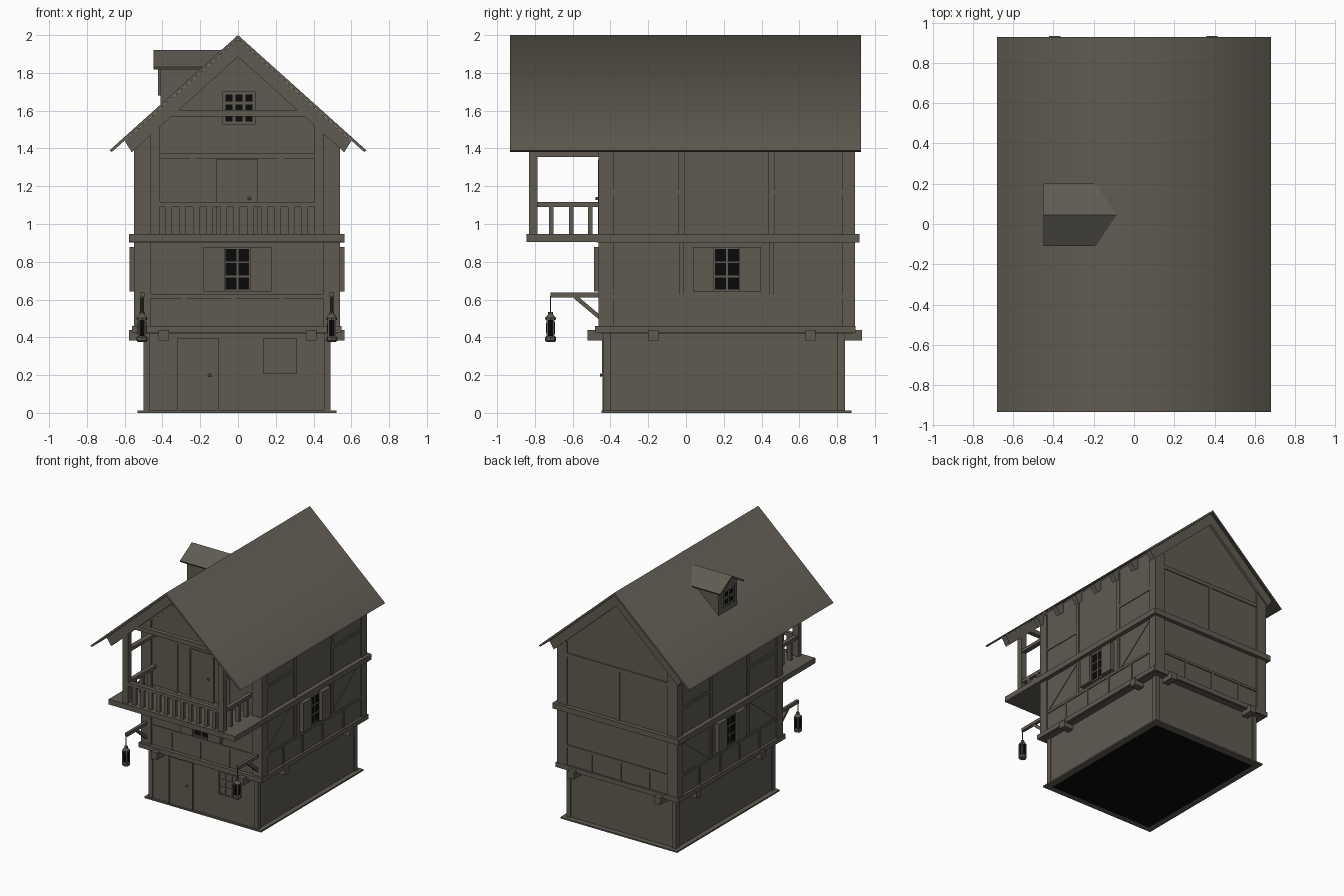
import bpy, bmesh, math
from mathutils import Matrix, Vector

if "Cube" in bpy.data.objects:
    bpy.data.objects.remove(bpy.data.objects["Cube"])


def material(name, rgb):
    m = bpy.data.materials.new(name)
    m.diffuse_color = (*rgb, 1)
    m.use_nodes = True
    m.node_tree.nodes["Principled BSDF"].inputs["Base Color"].default_value = m.diffuse_color
    return m


WOOD = material("weathered_grey_brown", (0.115, 0.104, 0.083))
DARK = material("black_glass", (0.003, 0.003, 0.003))
CX = -0.006                      # the house body sits slightly left of the ridge
I = Matrix.Identity(4)
BODY = Matrix.Translation((CX, 0, 0))
SLOPE = 0.897


def finish(name, bm, M=I, mat=WOOD):
    bmesh.ops.transform(bm, matrix=M, verts=bm.verts)
    bmesh.ops.recalc_face_normals(bm, faces=bm.faces)
    me = bpy.data.meshes.new(name)
    bm.to_mesh(me)
    bm.free()
    ob = bpy.data.objects.new(name, me)
    me.materials.append(mat)
    bpy.context.collection.objects.link(ob)
    return ob


def box(name, x0, x1, y0, y1, z0, z1, M=I, mat=WOOD):
    bm = bmesh.new()
    L = Matrix.Translation(((x0 + x1) / 2, (y0 + y1) / 2, (z0 + z1) / 2))
    bmesh.ops.create_cube(bm, size=1, matrix=L @ Matrix.Diagonal((x1 - x0, y1 - y0, z1 - z0, 1)))
    return finish(name, bm, M, mat)


def prism(name, pts, a, b, axis="y", M=I, mat=WOOD):
    """Extrude a 2D profile: (x, z) along y, or (y, z) along x."""
    bm = bmesh.new()
    put = (lambda p, t: (p[0], t, p[1])) if axis == "y" else (lambda p, t: (t, p[0], p[1]))
    face = bm.faces.new([bm.verts.new(put(p, a)) for p in pts])
    new = bmesh.ops.extrude_face_region(bm, geom=[face])["geom"]
    shift = Vector(put((0, 0), b - a))
    bmesh.ops.translate(bm, vec=shift, verts=[g for g in new if isinstance(g, bmesh.types.BMVert)])
    return finish(name, bm, M, mat)


def strip(p, q, w):
    """Profile of a slanted bar from p to q with width w."""
    p, q = Vector(p), Vector(q)
    n = (q - p).normalized() * w / 2
    n = Vector((-n.y, n.x))
    return [p + n, q + n, q - n, p - n]


def lathe(name, prof, M, mat=WOOD, sides=8):
    bm = bmesh.new()
    rings = [[bm.verts.new((r * math.cos(2 * math.pi * i / sides), r * math.sin(2 * math.pi * i / sides), z))
              for i in range(sides)] for r, z in prof]
    for lo, hi in zip(rings, rings[1:]):
        for i in range(sides):
            j = (i + 1) % sides
            bm.faces.new((lo[i], lo[j], hi[j], hi[i]))
    bm.faces.new(rings[0])
    bm.faces.new(rings[-1])
    return finish(name, bm, M, mat)


def window(name, M, w, h, cols, rows, shutter=0.0, glass=DARK, bar=0.010):
    """Window centred at local origin, facing local -y."""
    box(name + "_glass", -w / 2, w / 2, -0.008, 0.0, -h / 2, h / 2, M, glass)
    for i in range(cols + 1):
        x = -w / 2 + w * i / cols
        box(name + "_upright", x - bar / 2, x + bar / 2, -0.014, 0, -h / 2 - bar / 2, h / 2 + bar / 2, M)
    for i in range(rows + 1):
        z = -h / 2 + h * i / rows
        box(name + "_crossbar", -w / 2, w / 2, -0.013, 0, z - bar / 2, z + bar / 2, M)
    if shutter:
        for s in (1, -1):
            a, b = sorted((s * w / 2, s * (w / 2 + shutter)))
            box(name + "_shutter", a, b, -0.034, 0, -h / 2 - 0.006, h / 2 + 0.006, M)


def door(name, x0, x1, y, z0, z1, knob_x, knob_z):
    box(name + "_leaf", x0 + 0.01, x1 - 0.01, y - 0.006, y + 0.01, z0, z1 - 0.01)
    for a, b in ((x0, x0 + 0.012), (x1 - 0.012, x1)):
        box(name + "_jamb", a, b, y - 0.01, y + 0.01, z0, z1)
    box(name + "_lintel", x0, x1, y - 0.012, y + 0.01, z1 - 0.014, z1)
    lathe(name + "_knob", [(0.004, 0), (0.004, 0.012), (0.009, 0.016), (0.007, 0.024)],
          Matrix.Translation((knob_x, y, knob_z)) @ Matrix.Rotation(math.pi / 2, 4, "X"))


# Ground floor with foot plate, dark underside and corner posts
box("ground_floor_wall", -0.487, 0.487, -0.43, 0.832, 0.004, 0.44, BODY)
box("foot_plate", -0.527, 0.527, -0.447, 0.875, 0, 0.012, BODY)
box("underside", -0.475, 0.475, -0.40, 0.82, -0.0005, 0.004, BODY, DARK)
for s in (1, -1):
    for y0 in (-0.44, 0.802):
        a, b = sorted((s * 0.46, s * 0.495))
        box("ground_post", a, b, y0, y0 + 0.04, 0.01, 0.42, BODY)

# Upper body with gables
prism("upper_wall", [(-0.535, 0.42), (0.535, 0.42), (0.535, 1.49), (0, 1.97), (-0.535, 1.49)],
      -0.452, 0.884, M=BODY)

# Floor beams and joist ends
box("lower_ring_beam", -0.555, 0.555, -0.483, 0.897, 0.422, 0.46, BODY)
box("upper_ring_beam", -0.57, 0.57, -0.475, 0.918, 0.903, 0.948, BODY)
for x in (-0.387, 0.393):
    box("long_joist", x - 0.028, x + 0.028, -0.522, 0.933, 0.383, 0.44, BODY)
for y in (-0.172, 0.658):
    box("cross_joist", -0.57, 0.57, y - 0.028, y + 0.028, 0.383, 0.44, BODY)

# Side walls: posts, rails, braces and windows, mirrored
for s in (1, -1):
    M = BODY @ Matrix.Diagonal((s, 1, 1, 1))
    X0, X1 = 0.525, 0.543
    for y0, y1 in ((-0.462, -0.385), (0.825, 0.894)):
        box("corner_post", 0.455, 0.545, y0, y1, 0.44, 1.47, M)
    for y in (-0.025, 0.452):
        box("upper_stud", X0, X1, y - 0.016, y + 0.016, 0.94, 1.47, M)
        box("middle_stud", X0, X1, y - 0.012, y + 0.012, 0.62, 0.91, M)
    for y0, y1 in ((-0.385, -0.03), (0.46, 0.825)):
        box("upper_rail", X0, X1 - 0.002, y0, y1, 1.155, 1.18, M)
    box("middle_rail", X0, X1 - 0.001, -0.40, 0.83, 0.606, 0.626, M)
    for y in (-0.17, 0.08, 0.33, 0.6):
        box("short_stud", X0, X1 - 0.002, y - 0.01, y + 0.01, 0.45, 0.61, M)
    for y in (-0.38, 0.475):
        prism("brace", strip((y, 0.635), (y + 0.335, 0.898), 0.026), X0, X1 - 0.003, "x", M)
    W = M @ Matrix.Translation((0.535, 0.217, 0.76)) @ Matrix.Rotation(math.pi / 2, 4, "Z")
    window("side_window", W, 0.135, 0.225, 2, 3, 0.112)

    # Hanging lantern on a braced bracket
    L = BODY @ Matrix.Translation((s * 0.502, -0.717, 0))
    box("lantern_arm", -0.012, 0.012, 0, 0.27, 0.612, 0.637, L)
    prism("lantern_brace", strip((0.13, 0.615), (0.27, 0.497), 0.022), -0.01, 0.01, "x", L)
    lathe("lantern_chain", [(0.004, 0.52), (0.004, 0.62)], L, sides=6)
    lathe("lantern_cap", [(0.027, 0.493), (0.029, 0.503), (0.014, 0.52), (0.012, 0.535)], L)
    lathe("lantern_glass", [(0.019, 0.40), (0.024, 0.43), (0.024, 0.47), (0.02, 0.495)], L, DARK)
    lathe("lantern_base", [(0.02, 0.375), (0.03, 0.382), (0.03, 0.398), (0.022, 0.408)], L)
    for i in range(4):
        a = math.pi / 4 + i * math.pi / 2
        x, y = 0.025 * math.cos(a), 0.025 * math.sin(a)
        box("lantern_rod", x - 0.004, x + 0.004, y - 0.004, y + 0.004, 0.39, 0.5, L)

    # Balcony post, side rail and head beam
    box("balcony_post", 0.408, 0.458, -0.83, -0.785, 0.94, 1.56, M)
    box("balcony_side_rail", 0.416, 0.45, -0.80, -0.45, 1.09, 1.117, M)
    box("balcony_head_beam", 0.413, 0.453, -0.80, -0.45, 1.355, 1.38, M)
    for y in (-0.713, -0.608, -0.508):
        box("side_baluster", 0.416, 0.45, y - 0.012, y + 0.012, 0.94, 1.1, M)

    # Rafters showing under the eaves and on both gables
    R = Matrix.Diagonal((s, 1, 1, 1))
    rafter = [(0, 1.979), (0.60, 1.44), (0.562, 1.38), (0, 1.885)]
    for y0, y1 in [(-0.835, -0.785), (0.86, 0.905)] + [(-0.46 + 0.22 * i, -0.42 + 0.22 * i) for i in range(6)]:
        prism("rafter", rafter, y0, y1, M=R)

# Front and back timber rails and studs
for y0, y1 in ((-0.46, -0.44), (0.87, 0.892)):
    box("gable_middle_rail", -0.46, 0.46, y0, y1, 0.606, 0.626, BODY)
    box("gable_upper_rail", -0.46, 0.46, y0, y1, 1.343, 1.375, BODY)
for x in (-0.28, -0.02, 0.24):
    box("front_short_stud", x - 0.01, x + 0.01, -0.459, -0.44, 0.45, 0.61, BODY)
    box("back_short_stud", x - 0.01, x + 0.01, 0.87, 0.891, 0.45, 0.61, BODY)
for x in (-0.235, 0.235):
    box("front_upper_stud", x - 0.014, x + 0.014, -0.459, -0.44, 0.94, 1.35, BODY)
box("back_upper_stud", -0.016, 0.016, 0.87, 0.891, 0.94, 1.35, BODY)

# Balcony floor, front railing and gable tie beam
box("balcony_floor", -0.57, 0.57, -0.845, -0.44, 0.904, 0.947, BODY)
box("balcony_front_rail", -0.42, 0.42, -0.825, -0.79, 1.09, 1.117, BODY)
for i in range(11):
    x = -0.36 + 0.072 * i
    box("front_baluster", x - 0.017, x + 0.017, -0.819, -0.796, 0.94, 1.1, BODY)
box("gable_tie_beam", -0.41, 0.41, -0.828, -0.79, 1.568, 1.604)

# Doors and front windows
door("street_door", -0.32, -0.10, -0.432, 0.012, 0.397, -0.15, 0.2)
door("balcony_door", -0.115, 0.105, -0.455, 0.945, 1.342, 0.06, 1.135)
window("shop_window", Matrix.Translation((0.222, -0.43, 0.302)), 0.17, 0.175, 3, 3, glass=WOOD)
window("front_window", Matrix.Translation((-0.003, -0.452, 0.76)), 0.135, 0.225, 2, 3, 0.112)
window("gable_window", Matrix.Translation((0.005, -0.452, 1.614)), 0.16, 0.16, 3, 3, bar=0.016)

# Main roof, smooth only across the ridge
e, t = 0.68, 0.02
roof = prism("main_roof", [(-e, 2 - SLOPE * e), (0, 2), (e, 2 - SLOPE * e),
                           (e - 0.012, 1.988 - SLOPE * e + 0.003), (0, 2 - t),
                           (-e + 0.012, 1.988 - SLOPE * e + 0.003)], -0.933, 0.927)
bpy.context.view_layer.objects.active = roof
roof.select_set(True)
bpy.ops.object.shade_smooth_by_angle(angle=math.radians(86))

# Dormer on the left slope: body, roof trimmed along the main slope, window
DY = 0.045
prism("dormer_body", [(DY - 0.12, 1.63), (DY + 0.12, 1.63), (DY + 0.12, 1.84), (DY, 1.908), (DY - 0.12, 1.84)],
      -0.41, -0.13, "x")
droof = prism("dormer_roof", [(DY - 0.155, 1.83), (DY, 1.922), (DY + 0.155, 1.83),
                              (DY + 0.15, 1.818), (DY, 1.906), (DY - 0.15, 1.818)], -0.448, 0.0, "x")
for v in droof.data.vertices:
    if v.co.x > -0.2:
        v.co.x = -(2 - v.co.z) / SLOPE + 0.004
for v in bpy.data.objects["dormer_body"].data.vertices:
    if v.co.x > -0.2:
        v.co.x = -(2 - v.co.z) / SLOPE + 0.01
window("dormer_window", Matrix.Translation((-0.41, DY, 1.75)) @ Matrix.Rotation(-math.pi / 2, 4, "Z"),
       0.13, 0.12, 2, 2, bar=0.018)
